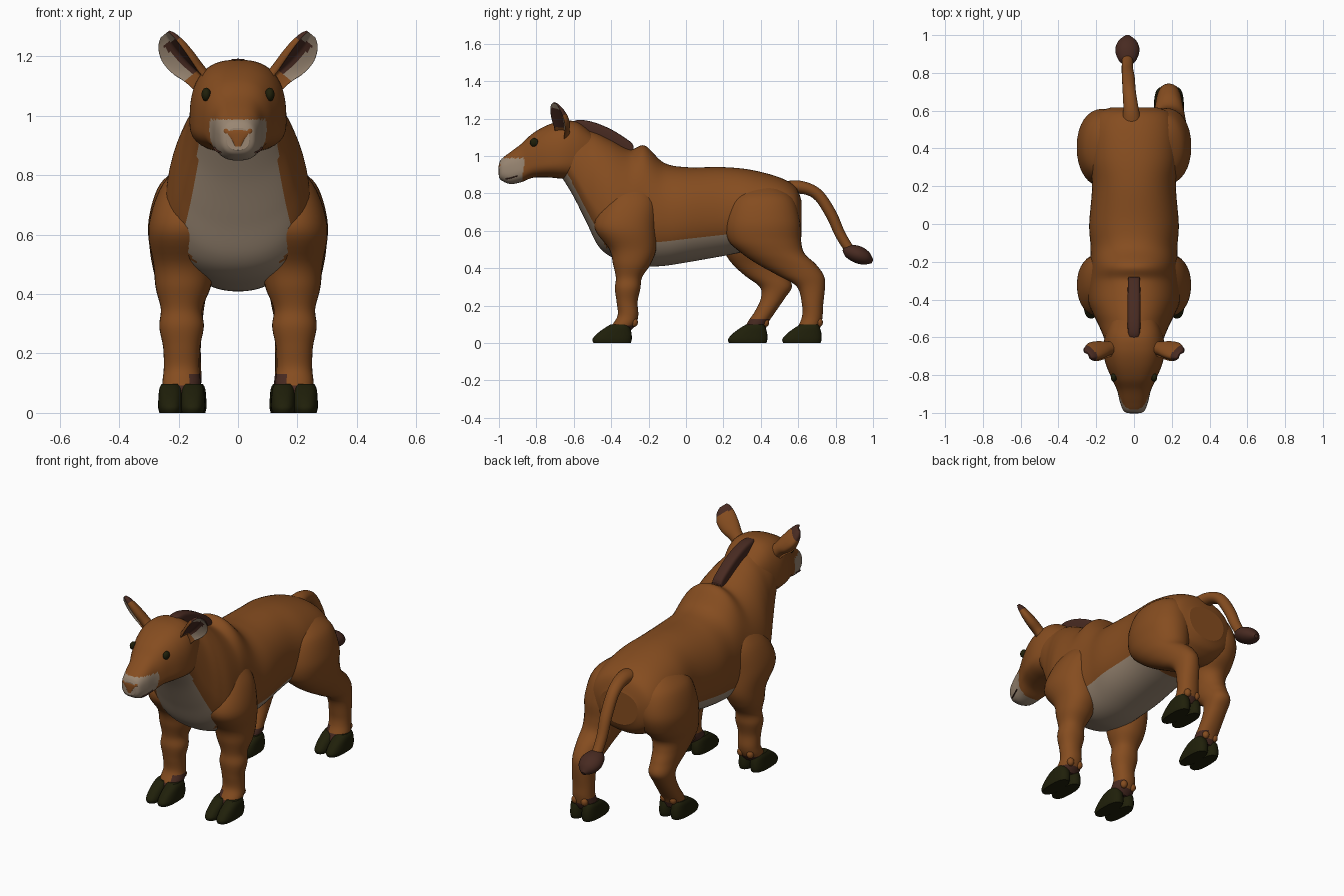
import bpy, bmesh, math
from mathutils import Vector

def mat(name, r, g, b):
    m = bpy.data.materials.new(name)
    m.diffuse_color = (r, g, b, 1)
    return m

BROWN = mat("brown coat", 0.235, 0.073, 0.014)
CREAM = mat("pale belly", 0.32, 0.24, 0.17)
DARK = mat("dark hair", 0.064, 0.023, 0.015)
HOOF = mat("black hoof", 0.014, 0.014, 0.003)

def catmull(rows, steps):
    # smooth in-between rows
    out = []
    for i in range(len(rows) - 1):
        a, b, c, d = (rows[max(0, min(len(rows) - 1, i + k))] for k in (-1, 0, 1, 2))
        for s in range(steps):
            t = s / steps
            out.append([0.5 * (2 * q + (r - p) * t + (2 * p - 5 * q + 4 * r - u) * t * t
                        + (3 * q - p - 3 * r + u) * t ** 3) for p, q, r, u in zip(a, b, c, d)])
    out.append(list(rows[-1]))
    return out

def loft(name, rows, ring, mats, rule=None, n=40, steps=6, p=2.0):
    # skin of superellipse rings, closed at both ends
    bm = bmesh.new()
    loops = []
    for row in catmull(rows, steps):
        vs = []
        for k in range(n):
            a = 2 * math.pi * k / n
            c, s = math.cos(a), math.sin(a)
            c = math.copysign(abs(c) ** (2 / p), c)
            s = math.copysign(abs(s) ** (2 / p), s)
            vs.append(bm.verts.new(ring(row, c, s)))
        loops.append(vs)
    for A, B in zip(loops, loops[1:]):
        for k in range(n):
            j = (k + 1) % n
            bm.faces.new((A[k], A[j], B[j], B[k]))
    bm.faces.new(loops[0])
    bm.faces.new(loops[-1])
    bmesh.ops.recalc_face_normals(bm, faces=bm.faces)
    bm.normal_update()
    for f in bm.faces:
        f.smooth = len(f.verts) == 4
        if rule:
            f.material_index = rule(f.calc_center_median(), f.normal)
    me = bpy.data.meshes.new(name)
    bm.to_mesh(me)
    bm.free()
    for m in mats:
        me.materials.append(m)
    ob = bpy.data.objects.new(name, me)
    bpy.context.collection.objects.link(ob)
    return ob

def along_y(r, c, s):
    # row: y, top, widest height, bottom, half width
    y, top, mid, bot, w = r
    return Vector((w * c, y, mid + s * ((top - mid) if s > 0 else (mid - bot))))

def along_z(r, c, s):
    # row: z, x, y, half width, half depth
    return Vector((r[1] + r[3] * c, r[2] + r[4] * s, r[0]))

def ball(name, loc, size, m):
    bpy.ops.mesh.primitive_uv_sphere_add(segments=20, ring_count=12, location=loc)
    ob = bpy.context.object
    ob.name = name
    ob.scale = size
    ob.data.materials.append(m)
    bpy.ops.object.shade_smooth()
    return ob

# Torso and neck with pale chest and belly
def belly_rule(c, n):
    chest = c.y < -0.4 and c.z < 0.5 - (c.y + 0.42) * 1.9
    belly = -0.42 < c.y < 0.29 and c.z < 0.535 + 0.1 * (c.y + 0.16)
    return 1 if chest or belly else 0

loft("torso", [
    (.618, .76, .68, .57, .12), (.585, .835, .68, .52, .195), (.5, .885, .70, .48, .225),
    (.35, .925, .70, .49, .235), (.2, .94, .69, .465, .222), (0, .94, .68, .43, .237),
    (-.12, .965, .67, .412, .230), (-.22, 1.055, .66, .41, .232), (-.3, 1.035, .65, .425, .245),
    (-.4, 1.085, .66, .46, .245), (-.47, 1.12, .72, .52, .22), (-.53, 1.14, .80, .64, .19),
    (-.6, 1.165, .92, .78, .16), (-.66, 1.16, 1.0, .88, .14)],
    along_y, [BROWN, CREAM], belly_rule, n=64, steps=8, p=2.15)

# Head with pale muzzle
def muzzle_rule(c, n):
    return 1 if c.y < -0.865 + 0.15 * (c.z - .95) and c.z < 0.988 else 0

loft("head", [
    (-.50, 1.12, 1.0, .90, .12), (-.58, 1.18, .99, .875, .15), (-.66, 1.187, .98, .878, .163),
    (-.74, 1.165, .97, .885, .150), (-.82, 1.12, .96, .883, .117), (-.88, 1.065, .94, .86, .09),
    (-.94, 1.02, .93, .85, .075), (-.985, .985, .925, .868, .058), (-1.0, .96, .925, .885, .038)],
    along_y, [BROWN, CREAM], muzzle_rule, n=64, steps=10, p=2.6)

# Nose patch and mouth line
loft("nose", [(.897, 0, -.993, .012, .009), (.92, 0, -.993, .024, .010),
              (.945, 0, -.990, .048, .012), (.960, 0, -.984, .046, .013)],
     along_z, [BROWN], n=20, p=3)
for s in (-1, 1):
    loft("mouth", [(-.965, .880, .877, .874, .060), (-.94, .884, .881, .878, .069),
                   (-.90, .896, .893, .890, .081)],
         lambda r, c, t: Vector((s * (r[4] + .004 * c), r[0], r[2] + .003 * t)), [DARK], n=8)

# Eyes
for s in (-1, 1):
    ball("eye", (s * .107, -.812, 1.072), (.016, .022, .023), HOOF)

# Ears: cupped leaf shapes leaning outwards, opening forward and outward
for s in (-1, 1):
    base, tip = Vector((.105, -.655, 1.11)), Vector((.243, -.695, 1.278))
    axis = (tip - base).normalized()
    flat = Vector((axis.z, 0, -axis.x)).normalized()
    turn = math.radians(42)
    side = flat * math.cos(turn) + Vector((0, math.sin(turn), 0))
    back = Vector((0, math.cos(turn), 0)) - flat * math.sin(turn)

    def ear_ring(r, c, t):
        depth = r[2] * t
        if t < 0:                      # hollow front face
            depth = r[2] * (-t) * 0.25 - r[2] * abs(c) * 0.9
        q = base.lerp(tip, r[0]) + side * (r[3] + r[1] * c) + back * depth
        return Vector((s * q.x, q.y, q.z))

    def ear_rule(p, n):
        q = Vector((s * p.x, p.y, p.z)) - base
        h, w = q.dot(axis) / (tip - base).length, q.dot(side)
        if Vector((s * n.x, n.y, n.z)).dot(back) < -0.2 and h > 0.25:
            return 1 if w > 0.018 or h > 0.85 else 2
        return 2 if h > 0.82 else 0

    loft("ear", [(-.1, .036, .035, 0), (.2, .038, .033, .008), (.45, .052, .032, .016),
                 (.7, .056, .027, .018), (.9, .043, .018, .012), (1.0, .022, .008, .004)],
         ear_ring, [BROWN, CREAM, DARK], ear_rule, n=40)

# Mane
loft("mane", [(-.625, 1.17, 1.15, 1.10, .02), (-.58, 1.192, 1.15, 1.10, .032),
              (-.5, 1.182, 1.14, 1.08, .034), (-.4, 1.142, 1.10, 1.04, .034),
              (-.3, 1.078, 1.04, .99, .032), (-.28, 1.05, 1.03, .99, .028)],
     along_y, [DARK], n=24, p=4)

# Tail and tuft; row: x, y, z, width, height, slope in degrees
def tail_ring(r, c, s):
    a = math.radians(r[5])
    return Vector((r[0] + r[3] * c, r[1] - math.sin(a) * r[4] * s, r[2] + math.cos(a) * r[4] * s))

loft("tail", [(-.01, .50, .81, .06, .05, -5), (-.015, .60, .833, .042, .036, -12),
              (-.025, .70, .797, .035, .031, -40), (-.03, .775, .69, .034, .03, -60),
              (-.035, .825, .58, .030, .028, -62), (-.035, .88, .495, .028, .026, -40),
              (-.035, .92, .475, .02, .02, -25)], tail_ring, [BROWN], n=20)
loft("tail_tuft", [(-.035, .842, .505, .018, .012, -25), (-.035, .87, .492, .048, .036, -25),
                   (-.035, .92, .472, .064, .046, -22), (-.035, .965, .452, .050, .036, -25),
                   (-.035, .997, .435, .012, .010, -25)], tail_ring, [DARK], n=24)

# Legs: rows are z, x, y, half width, half depth
front = [(.85, .14, -.28, .05, .08), (.75, .165, -.30, .100, .14), (.62, .18, -.325, .122, .165),
         (.5, .18, -.285, .105, .125), (.42, .185, -.29, .092, .10), (.35, .19, -.305, .070, .07),
         (.29, .19, -.312, .075, .068), (.22, .19, -.315, .062, .056), (.15, .19, -.31, .060, .055),
         (.10, .19, -.33, .064, .062), (.06, .19, -.36, .055, .06)]
thigh = [(.835, .13, .41, .05, .08), (.77, .148, .41, .115, .165), (.65, .165, .41, .136, .20)]
hind_back = thigh + [(.55, .17, .42, .127, .195), (.48, .18, .465, .105, .168),
         (.42, .185, .54, .085, .155), (.36, .185, .615, .072, .122), (.30, .185, .668, .062, .075),
         (.2, .185, .677, .060, .056), (.14, .185, .675, .060, .055), (.09, .185, .66, .064, .06),
         (.06, .185, .645, .055, .06)]
hind_forward = thigh + [(.55, .17, .39, .127, .19), (.48, .18, .365, .105, .155),
         (.42, .185, .385, .085, .135), (.36, .185, .43, .072, .115), (.30, .185, .48, .065, .086),
         (.24, .185, .465, .060, .064), (.17, .185, .425, .060, .056), (.11, .185, .385, .062, .056),
         (.06, .185, .365, .055, .056)]

def leg(name, rows, s, hoof_y, claw_y):
    rows = [(z, s * x, y, a, b) for z, x, y, a, b in rows]
    # dark pastern on the inner side
    loft(name, rows, along_z, [BROWN, DARK],
         lambda c, n: 1 if c.z < (0.13 if n.x * s < -0.3 else 0.095) else 0, n=32, p=2.15)
    x = rows[-1][1]
    # cloven hoof: two toes
    for t in (-1, 1):
        cx = x + t * .037
        loft("hoof", [(0, cx, hoof_y, .038, .10), (.02, cx, hoof_y, .042, .105),
                      (.05, cx, hoof_y + .012, .041, .092), (.08, cx, hoof_y + .028, .038, .068),
                      (.098, cx, hoof_y + .038, .030, .048)],
             along_z, [HOOF], n=24, p=2.5)
        # dewclaw
        ball("dewclaw", (x + t * .03, claw_y, .11), (.02, .02, .024), BROWN)

leg("front_leg", front, 1, -.395, -.277)
leg("front_leg", front, -1, -.395, -.277)
leg("hind_leg_back", hind_back, 1, .62, .712)
leg("hind_leg_forward", hind_forward, -1, .33, .425)
